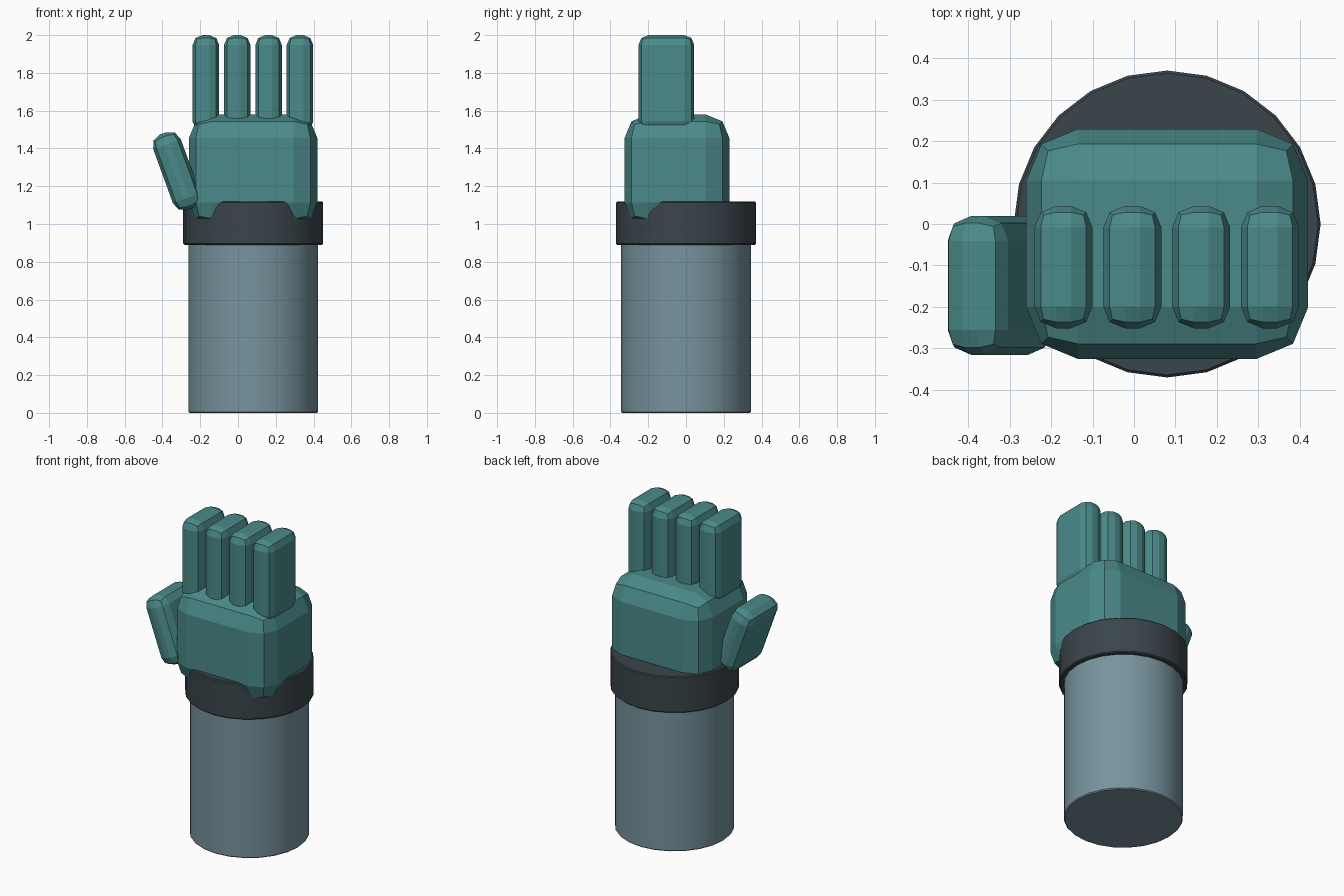
import bpy
import bmesh
import math

if "Cube" in bpy.data.objects:
    bpy.data.objects.remove(bpy.data.objects["Cube"], do_unlink=True)


def material(name, rgb):
    mat = bpy.data.materials.new(name)
    mat.use_nodes = True
    mat.diffuse_color = (*rgb, 1)
    mat.node_tree.nodes["Principled BSDF"].inputs["Base Color"].default_value = (*rgb, 1)
    return mat


teal = material("teal glove", (0.07, 0.255, 0.255))
grey = material("blue grey sleeve", (0.185, 0.295, 0.34))
dark = material("dark slate cuff", (0.042, 0.06, 0.07))


def bevel(obj, width, segments):
    mod = obj.modifiers.new("rounded edges", "BEVEL")
    mod.width = width
    mod.segments = segments
    mod.limit_method = "ANGLE"
    mod.angle_limit = math.radians(40)


def block(name, size, centre, width, tilt=0.0):
    """Box with chunky two-step rounded edges, tilted about y."""
    mesh = bpy.data.meshes.new(name)
    bm = bmesh.new()
    bmesh.ops.create_cube(bm, size=1)
    bmesh.ops.scale(bm, vec=size, verts=bm.verts)
    bm.to_mesh(mesh)
    bm.free()
    obj = bpy.data.objects.new(name, mesh)
    bpy.context.collection.objects.link(obj)
    obj.location = centre
    obj.rotation_euler.y = tilt
    mesh.materials.append(teal)
    bevel(obj, width, 2)
    return obj


def tube(name, radius, bottom, top, mat):
    """Upright smooth cylinder on the arm axis."""
    bpy.ops.mesh.primitive_cylinder_add(
        vertices=24, radius=radius, depth=top - bottom,
        location=(0.08, 0, (top + bottom) / 2))
    obj = bpy.context.object
    obj.name = name
    obj.data.materials.append(mat)
    bpy.ops.object.shade_smooth_by_angle(angle=math.radians(30))
    bevel(obj, 0.006, 1)
    return obj


# Sleeve and cuff
tube("forearm", 0.343, 0, 0.95, grey)
tube("cuff", 0.37, 0.89, 1.12, dark)

# Palm
block("palm", (0.68, 0.555, 0.59), (0.08, -0.048, 1.285), 0.125)

# Four fingers
for i, name in enumerate(("index", "middle", "ring", "little")):
    block(name + "_finger", (0.14, 0.295, 0.51),
          (-0.17 + i * 0.166, -0.104, 1.745), 0.052)

# Thumb leaning outward
block("thumb", (0.155, 0.335, 0.425), (-0.324, -0.148, 1.28), 0.06, math.radians(-20))
